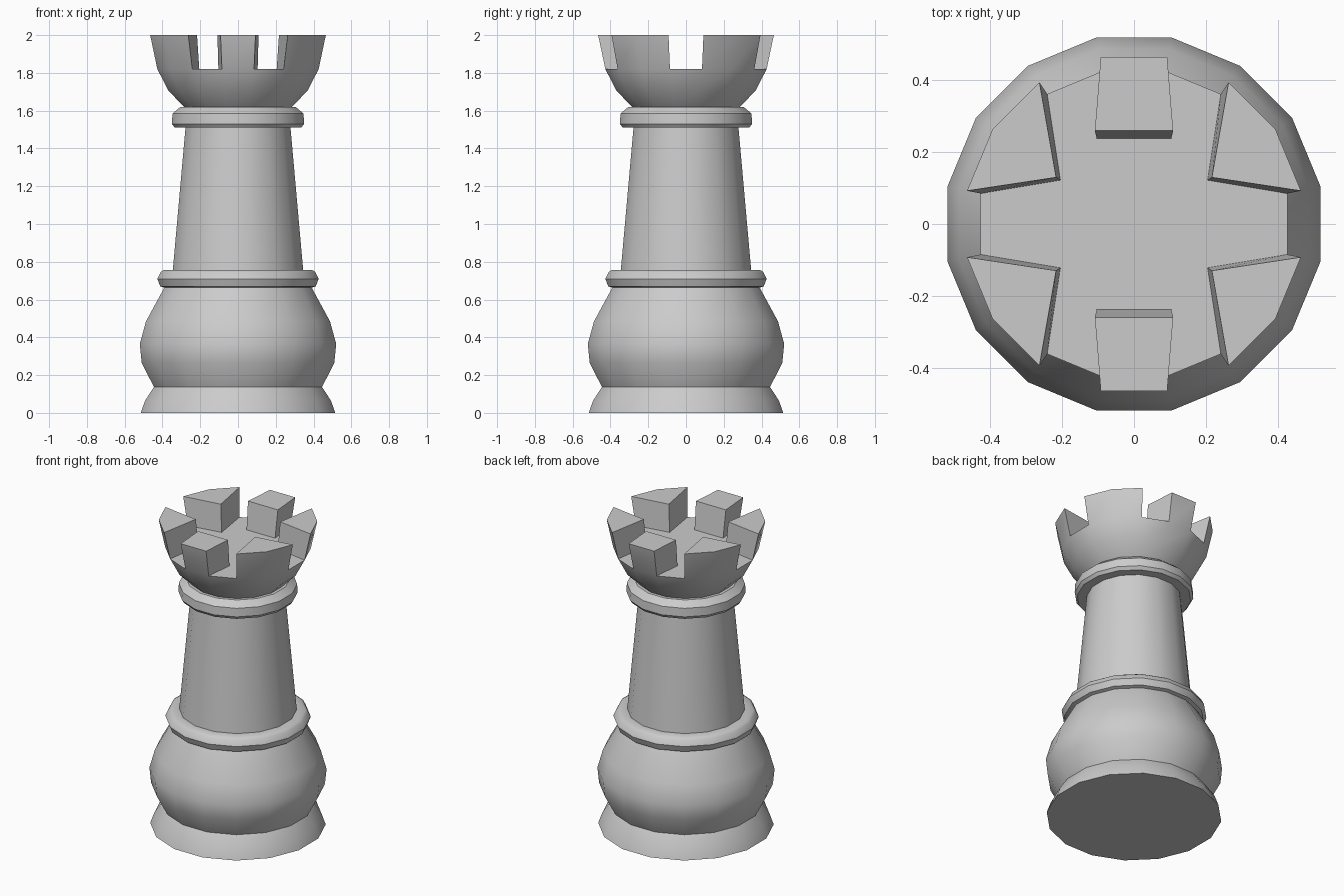
import bpy, bmesh
from math import cos, sin, pi

if "Cube" in bpy.data.objects:
    bpy.data.objects.remove(bpy.data.objects["Cube"])

SIDES = 16
FIT = 1 / cos(pi / SIDES)      # silhouette half-width -> corner radius


def ring(bm, x, z):
    r = x * FIT
    return [bm.verts.new((r * cos((k + .5) * 2 * pi / SIDES),
                          r * sin((k + .5) * 2 * pi / SIDES), z)) for k in range(SIDES)]


def skin(bm, profile):
    rings = [ring(bm, x, z) for x, z in profile]
    for a, b in zip(rings, rings[1:]):
        for k in range(SIDES):
            n = (k + 1) % SIDES
            bm.faces.new((a[k], a[n], b[n], b[k]))
    return rings


def finish(bm, name):
    me = bpy.data.meshes.new(name)
    bm.to_mesh(me)
    bm.free()
    ob = bpy.data.objects.new(name, me)
    bpy.context.collection.objects.link(ob)
    bpy.ops.object.select_all(action='DESELECT')
    ob.select_set(True)
    bpy.context.view_layer.objects.active = ob
    bpy.ops.object.shade_smooth_by_angle(angle=0.6)


def turned(name, profile, bottom=False):
    bm = bmesh.new()
    rings = skin(bm, profile)
    if bottom:
        bm.faces.new(rings[0][::-1])
    finish(bm, name)


# Turned body, bottom to top
turned("foot", [(.515, 0), (.492, .065), (.445, .137)], bottom=True)
turned("bulb", [(.445, .137), (.51, .265), (.52, .365), (.487, .485), (.39, .663)])
turned("lower_collar", [(.39, .663), (.412, .67), (.427, .71), (.41, .745),
                        (.392, .757), (.345, .757)])
turned("column", [(.345, .757), (.278, 1.51)])
turned("upper_collar", [(.278, 1.51), (.335, 1.51), (.35, 1.53), (.347, 1.585),
                        (.305, 1.62), (.285, 1.62)])

# Crown: flared cup with six merlons rising from its rim
bm = bmesh.new()
rim = skin(bm, [(.285, 1.62), (.368, 1.705), (.427, 1.82)])[-1]
top = ring(bm, .465, 2.0)

# Quadrant inner corners: (x, y) low and high
diag = ((.205, .122), (.217, .13))
mid = ((.104, .238), (.109, .26))
merlons = []
for first, sx, sy in ((0, 1, 1), (5, -1, 1), (8, -1, -1), (13, 1, -1)):
    merlons.append(([first, first + 1, first + 2], [(sx, sy)], diag))
merlons.append(([3, 4], [(1, 1), (-1, 1)], mid))
merlons.append(([11, 12], [(-1, -1), (1, -1)], mid))
merlons.sort(key=lambda m: m[0][0])

floor = []
for ids, signs, (low, high) in merlons:
    ids = [i % SIDES for i in ids]
    lo_in = [bm.verts.new((sx * low[0], sy * low[1], 1.82)) for sx, sy in signs]
    hi_in = [bm.verts.new((sx * high[0], sy * high[1], 2.0)) for sx, sy in signs]
    lo = [rim[i] for i in ids] + lo_in[::-1]
    hi = [top[i] for i in ids] + hi_in[::-1]
    for j in range(len(lo)):
        n = (j + 1) % len(lo)
        bm.faces.new((lo[j], lo[n], hi[n], hi[j]))
    bm.faces.new(hi)
    floor += [rim[ids[0]]] + lo_in + [rim[ids[-1]]]
bm.faces.new(floor)
bmesh.ops.delete(bm, geom=[v for v in bm.verts if not v.link_faces], context='VERTS')
finish(bm, "crown")
